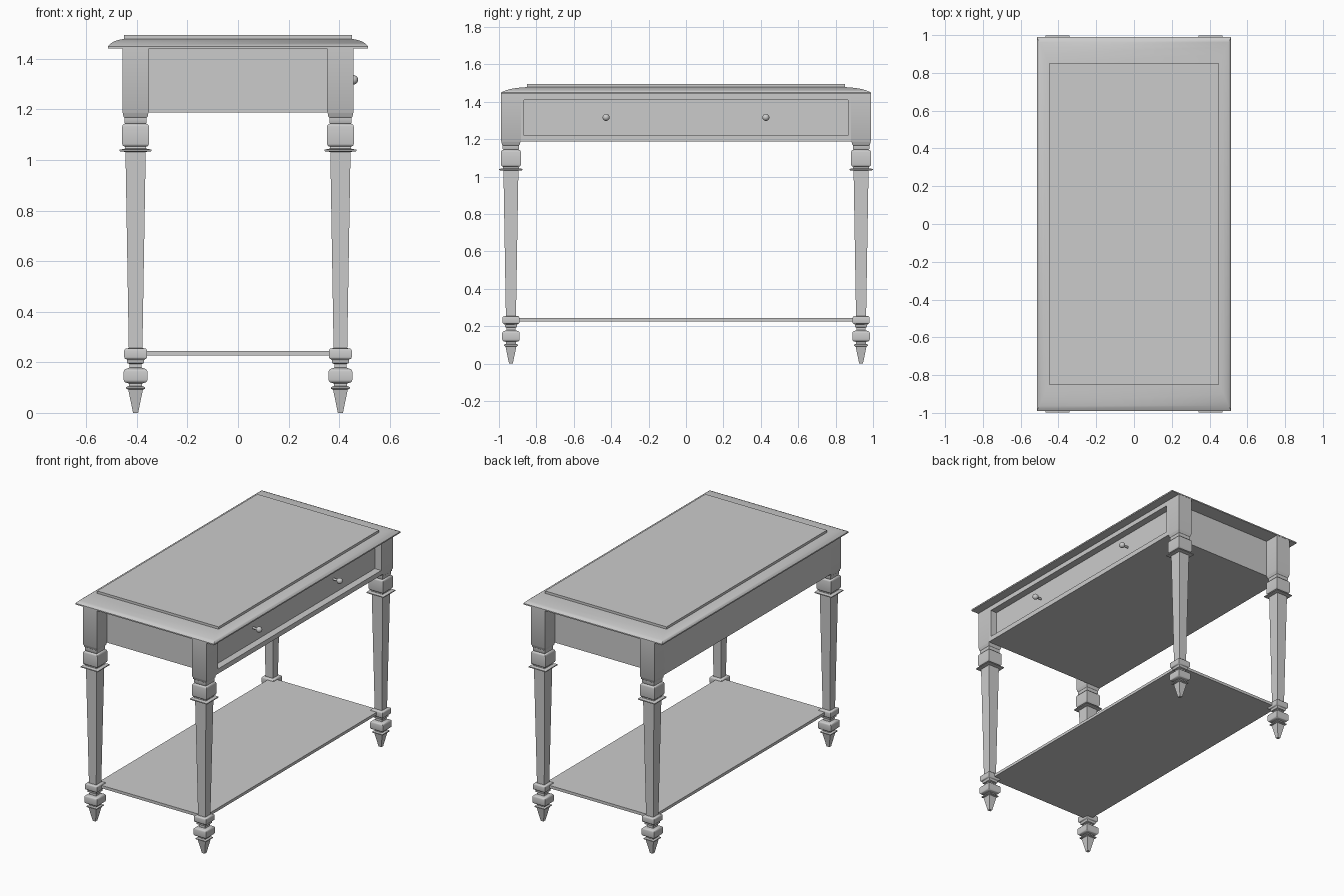
import bpy, bmesh, math

if "Cube" in bpy.data.objects:
    bpy.data.objects.remove(bpy.data.objects["Cube"])

LEG_X, LEG_Y = 0.405, 0.936


def finish(bm, name, loc=(0, 0, 0), smooth=False):
    bmesh.ops.recalc_face_normals(bm, faces=bm.faces)
    me = bpy.data.meshes.new(name)
    bm.to_mesh(me)
    bm.free()
    ob = bpy.data.objects.new(name, me)
    ob.location = loc
    bpy.context.collection.objects.link(ob)
    if smooth:
        bpy.ops.object.select_all(action='DESELECT')
        ob.select_set(True)
        bpy.context.view_layer.objects.active = ob
        bpy.ops.object.shade_smooth_by_angle(angle=math.radians(40))
    return ob


def loft(name, rings, smooth=False):
    """Stack rectangular rings given as (half x, half y, z)."""
    bm = bmesh.new()
    loops = [[bm.verts.new((sx * hx, sy * hy, z))
              for sx, sy in ((-1, -1), (1, -1), (1, 1), (-1, 1))]
             for hx, hy, z in rings]
    for a, b in zip(loops, loops[1:]):
        for i in range(4):
            j = (i + 1) % 4
            bm.faces.new((a[i], a[j], b[j], b[i]))
    bm.faces.new(loops[0][::-1])
    bm.faces.new(loops[-1])
    return finish(bm, name, smooth=smooth)


def box(name, x0, x1, y0, y1, z0, z1):
    ob = loft(name, [((x1 - x0) / 2, (y1 - y0) / 2, z) for z in (z0, z1)])
    ob.location = ((x0 + x1) / 2, (y0 + y1) / 2, 0)
    return ob


def cushion(h, z0, z1, r):
    """Profile of a square block with rounded top and bottom edges."""
    arc = [(r * (1 - math.cos(a)), r * (1 - math.sin(a)))
           for a in (math.radians(d) for d in (0, 30, 60, 90))]
    return ([(h - dx, z0 + dz) for dx, dz in arc[::-1]] +
            [(h - dx, z1 - dz) for dx, dz in arc])


# Square turned leg, from the pointed foot up to the corner block
profile = [(0.010, 0), (0.029, 0.092), (0.038, 0.096), (0.038, 0.102),
           (0.026, 0.106), (0.026, 0.116)]
profile += cushion(0.047, 0.119, 0.175, 0.012)
profile += [(0.024, 0.179), (0.024, 0.193), (0.033, 0.197), (0.033, 0.208)]
profile += cushion(0.045, 0.212, 0.255, 0.009)
profile += [(0.027, 0.256), (0.040, 1.032), (0.063, 1.035), (0.063, 1.041),
            (0.042, 1.045), (0.042, 1.050)]
profile += cushion(0.053, 1.053, 1.144, 0.012)
profile += [(0.044, 1.148), (0.044, 1.168), (0.048, 1.172), (0.050, 1.184),
            (0.0525, 1.188), (0.0525, 1.442)]
leg = loft("leg", [(h, h, z) for h, z in profile], smooth=True)
leg.location = (LEG_X, LEG_Y, 0)
for sx, sy, label in ((-1, 1, "back_left"), (1, -1, "front_right"), (-1, -1, "front_left")):
    ob = bpy.data.objects.new("leg_" + label, leg.data)
    ob.location = (sx * LEG_X, sy * LEG_Y, 0)
    bpy.context.collection.objects.link(ob)
leg.name = "leg_back_right"

# Lower shelf
box("lower_shelf", -0.405, 0.405, -0.93, 0.93, 0.226, 0.245)

# Case, with its right face set back as the drawer front
box("case_with_drawer_front", -0.4575, 0.41, -0.885, 0.885, 1.188, 1.442)

# Frame around the drawer
box("drawer_rail_lower", 0.41, 0.4575, -0.885, 0.885, 1.188, 1.22)
box("drawer_rail_upper", 0.41, 0.4575, -0.885, 0.885, 1.41, 1.442)
for s, label in ((-1, "front"), (1, "back")):
    y0, y1 = sorted((s * 0.865, s * 0.885))
    box("drawer_stile_" + label, 0.41, 0.4575, y0, y1, 1.22, 1.41)

# Table top: rounded border, then the raised centre panel
curve = [(0, 1.441), (0, 1.449), (0.08, 1.455), (0.2, 1.462), (0.37, 1.469),
         (0.65, 1.475), (1, 1.479)]
loft("table_top", [(0.514 - 0.063 * t, 0.99 - 0.14 * t, z) for t, z in curve], smooth=True)
loft("top_panel", [(0.451, 0.85, 1.479), (0.451, 0.85, 1.495)])

# Drawer knobs: lathed stem and ball along x
knob = [(0.007, 0)] + [(0.019 * math.sin(a), 0.046 - 0.019 * math.cos(a))
                       for a in (math.radians(d) for d in range(22, 180, 15))] + [(0, 0.065)]
for s, label in ((-1, "front"), (1, "back")):
    bm = bmesh.new()
    vs = [bm.verts.new((x, r, 0)) for r, x in knob]
    es = [bm.edges.new(p) for p in zip(vs, vs[1:])]
    bmesh.ops.spin(bm, geom=vs + es, cent=(0, 0, 0), axis=(1, 0, 0),
                   angle=2 * math.pi, steps=20)
    bmesh.ops.remove_doubles(bm, verts=bm.verts, dist=1e-5)
    finish(bm, "knob_" + label, (0.41, s * 0.427, 1.317), smooth=True)
